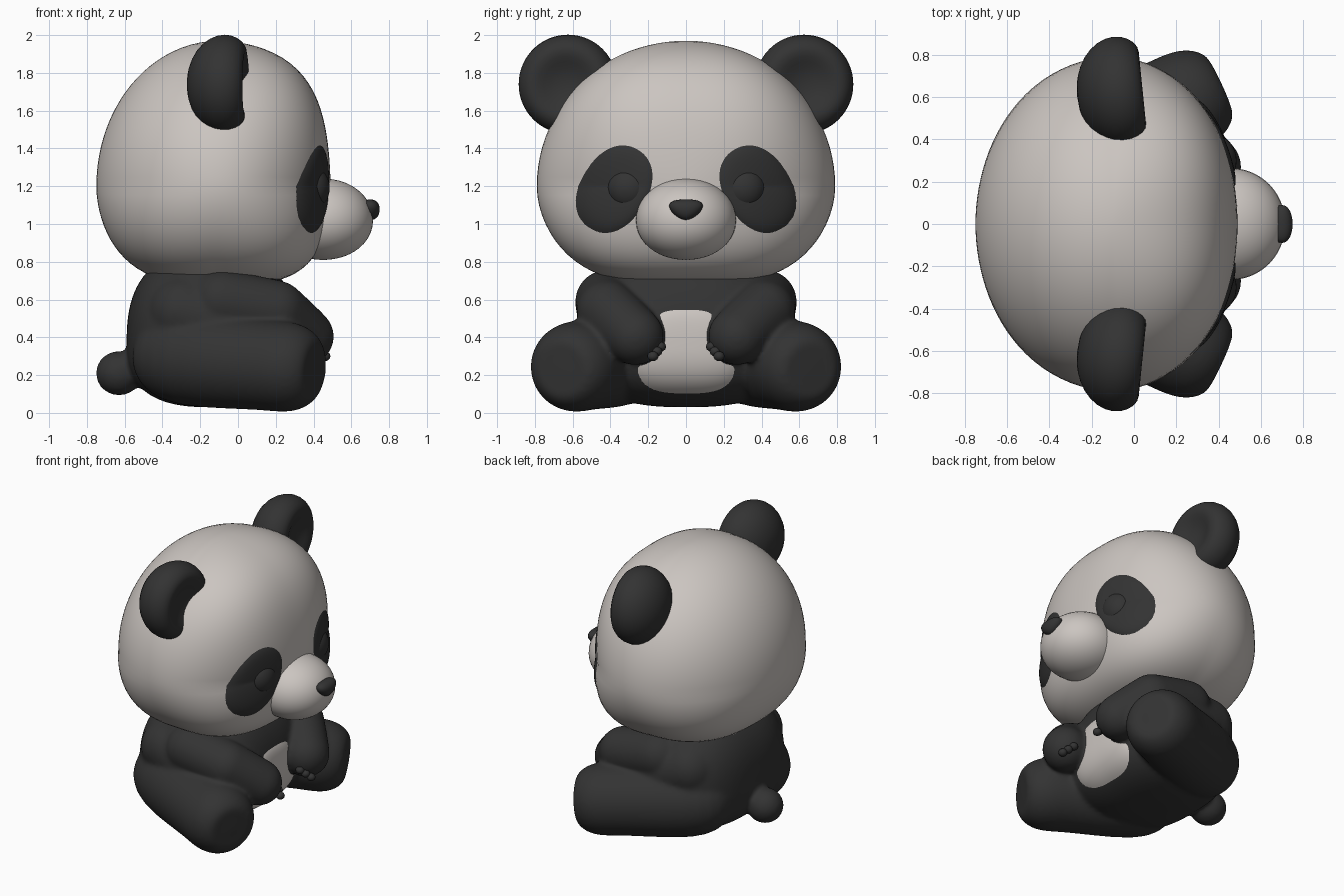
import bpy, bmesh, math
from mathutils import Vector

if "Cube" in bpy.data.objects:
    bpy.data.objects.remove(bpy.data.objects["Cube"])


def material(name, rgb):
    m = bpy.data.materials.new(name)
    m.diffuse_color = (*rgb, 1)
    m.use_nodes = True
    m.node_tree.nodes["Principled BSDF"].inputs["Base Color"].default_value = m.diffuse_color
    return m


WHITE = material("warm white fur", (0.60, 0.56, 0.53))
BLACK = material("charcoal fur", (0.033, 0.033, 0.033))


def finish(name, bm, mat, subsurf=0):
    bmesh.ops.recalc_face_normals(bm, faces=bm.faces[:])
    me = bpy.data.meshes.new(name)
    bm.to_mesh(me)
    bm.free()
    me.materials.append(mat)
    me.polygons.foreach_set("use_smooth", [True] * len(me.polygons))
    ob = bpy.data.objects.new(name, me)
    bpy.context.collection.objects.link(ob)
    if subsurf:
        ob.modifiers.new("subsurf", "SUBSURF").levels = subsurf
    return ob


class Blob:
    """Egg-like solid: separate radii per direction, squarer towards bottom and front corners."""

    def __init__(self, c, front, back, side, up, down, p=2.0, p_down=0.0, p_front=0.0):
        self.c = Vector(c)
        self.r = (front, back, side, up, down)
        self.p = (p, p_down, p_front)

    def radius(self, n):
        f, b, s, u, d = self.r
        p = self.p[0] + self.p[1] * max(-n.z, 0) + self.p[2] * max(n.x, 0) * abs(n.z)
        t = abs(n.x / (f if n.x > 0 else b)) ** p + abs(n.y / s) ** p
        t += abs(n.z / (u if n.z > 0 else d)) ** p
        return t ** (-1 / p)

    def front_x(self, y, z):
        lo, hi = 0.0, 1.5
        for _ in range(30):
            mid = (lo + hi) / 2
            v = Vector((mid, y - self.c.y, z - self.c.z))
            if v.length < self.radius(v.normalized()):
                lo = mid
            else:
                hi = mid
        return self.c.x + lo

    def build(self, name, mat, seg=64, taper=0.0):
        bm = bmesh.new()
        bmesh.ops.create_uvsphere(bm, u_segments=seg, v_segments=seg // 2, radius=1)
        for v in bm.verts:
            n = v.co.normalized()
            q = n * self.radius(n)
            q.y *= 1 + taper * n.z
            v.co = self.c + q
        return finish(name, bm, mat)


def ball(name, c, r, mat, seg=32):
    return Blob(c, r[0], r[0], r[1], r[2], r[2]).build(name, mat, seg)


def lathe(name, profile, origin, axis, mat, seg=32):
    """Turn (distance, radius) points around an axis."""
    bm = bmesh.new()
    rot = Vector(axis).to_track_quat('Z', 'Y')
    o = Vector(origin)
    rings = []
    for t, r in profile:
        if r == 0:
            rings.append([bm.verts.new(o + rot @ Vector((0, 0, t)))] * seg)
        else:
            rings.append([bm.verts.new(o + rot @ Vector((
                r * math.cos(2 * math.pi * i / seg), r * math.sin(2 * math.pi * i / seg), t)))
                for i in range(seg)])
    for a, b in zip(rings, rings[1:]):
        for i in range(seg):
            j = (i + 1) % seg
            bm.faces.new(list(dict.fromkeys((a[i], a[j], b[j], b[i]))))
    return finish(name, bm, mat, 1)


def plate(name, blob, cy, cz, a, b, angle, power, lift, mat, taper=0.0, rings=12, seg=64):
    """Rounded patch that follows the front of a blob."""
    bm = bmesh.new()
    prev = None
    ca, sa = math.cos(angle), math.sin(angle)
    for k in range(rings + 1):
        r = k / rings
        ring = []
        for i in range(seg):
            t = 2 * math.pi * i / seg
            c, s = math.cos(t), math.sin(t)
            q = r / (abs(c) ** power + abs(s) ** power) ** (1 / power)
            u, w = a * q * c * (1 - taper * q * s), b * q * s
            y, z = cy + u * ca - w * sa, cz + u * sa + w * ca
            x = blob.front_x(y, z) + lift * (1 - r ** 8) - 0.006 * r ** 8
            ring.append(bm.verts.new((x, y, z)))
            if k == 0:
                ring *= seg
                break
        if prev:
            for i in range(seg):
                j = (i + 1) % seg
                bm.faces.new(list(dict.fromkeys((prev[i], ring[i], ring[j], prev[j]))))
        prev = ring
    ob = finish(name, bm, mat)
    # face the patch forwards
    if sum(p.normal.x for p in ob.data.polygons) < 0:
        ob.data.flip_normals()
    return ob


def capsule(r0, r1, length, n=6):
    """Profile of a tapered limb with round ends."""
    pts = [(-r0 * math.cos(i * math.pi / 2 / n), r0 * math.sin(i * math.pi / 2 / n)) for i in range(n + 1)]
    pts += [(length + r1 * math.sin(i * math.pi / 2 / n), r1 * math.cos(i * math.pi / 2 / n)) for i in range(n + 1)]
    pts[0], pts[-1] = (-r0, 0), (length + r1, 0)
    return pts


def limb(name, a, b, r0, r1):
    d = Vector(b) - Vector(a)
    return lathe(name, capsule(r0, r1, d.length), a, d, BLACK)


# head, muzzle and nose
head = Blob((-0.10, 0, 1.20), 0.59, 0.65, 0.79, 0.77, 0.525, 2.0, 0.65, 1.0)
head.build("head", WHITE, 96)
Blob((0.45, 0, 1.02), 0.265, 0.26, 0.265, 0.22, 0.21, 2.05).build("muzzle", WHITE, 48)
Blob((0.70, 0, 1.08), 0.05, 0.05, 0.085, 0.05, 0.06, 2.2).build("nose", BLACK, 32, 0.5)

# torso
torso = Blob((-0.14, 0, 0.36), 0.45, 0.45, 0.56, 0.50, 0.33, 2.6)
body_parts = [torso.build("torso", BLACK),
              ball("tail", (-0.63, 0, 0.21), (0.123, 0.12, 0.118), BLACK)]

for s, side in ((1, "right"), (-1, "left")):
    # cupped ear
    lathe(side + "_ear", [(0, 0), (0.008, 0.09), (0.05, 0.185), (0.12, 0.247), (0.20, 0.27),
                          (0.27, 0.25), (0.315, 0.205), (0.312, 0.15), (0.28, 0.09), (0.265, 0)],
          (-0.27, s * 0.605, 1.74), (0.99, s * 0.10, 0), BLACK, 48)
    # eye patch and bulging eye
    plate(side + "_eye_patch", head, s * 0.38, 1.185, 0.185, 0.255, s * 0.55, 2.2, 0.014, BLACK)
    ball(side + "_eye", (0.385, s * 0.30, 1.19), (0.10, 0.12, 0.12), BLACK)
    # leg with a padded sole
    a, b = Vector((-0.30, s * 0.33, 0.295)), Vector((0.40, s * 0.655, 0.23))
    L = (b - a).length
    body_parts.append(lathe(side + "_leg", [
        (-0.27, 0), (-0.24, 0.12), (-0.16, 0.21), (0, 0.262), (0.3, 0.25), (0.5, 0.24),
        (L - 0.19, 0.243), (L - 0.10, 0.235), (L - 0.03, 0.20), (L + 0.012, 0.15),
        (L + 0.005, 0.11), (L + 0.01, 0)], a, b - a, BLACK))
    # fuller flank between shoulder and thigh
    body_parts.append(limb(side + "_flank", (-0.28, s * 0.36, 0.53), (0.10, s * 0.44, 0.42), 0.20, 0.15))
    # arm, hand and claws
    elbow = (0.20, s * 0.415, 0.54)
    body_parts.append(limb(side + "_upper_arm", (-0.08, s * 0.42, 0.59), elbow, 0.17, 0.165))
    body_parts.append(limb(side + "_forearm", elbow, (0.355, s * 0.27, 0.405), 0.165, 0.155))
    for i in range(3):
        ball(f"{side}_claw_{i + 1}", (0.40 + 0.03 * i, s * (0.135 + 0.02 * i), 0.35 - 0.025 * i),
             (0.03, 0.03, 0.026), BLACK, 12)

# fuse the torso, tail and limbs into one soft body
dg = bpy.context.evaluated_depsgraph_get()
fused = bmesh.new()
for ob in body_parts:
    fused.from_mesh(ob.evaluated_get(dg).to_mesh())
for ob in body_parts:
    bpy.data.objects.remove(ob)
body = finish("body", fused, BLACK)
rm = body.modifiers.new("fuse", "REMESH")
rm.mode, rm.voxel_size, rm.use_smooth_shade = 'VOXEL', 0.014, True
sm = body.modifiers.new("soften", "SMOOTH")
sm.factor, sm.iterations = 0.5, 14

# pale belly
plate("belly_patch", torso, 0, 0.325, 0.265, 0.235, 0, 2.9, 0.009, WHITE, 0.12)
